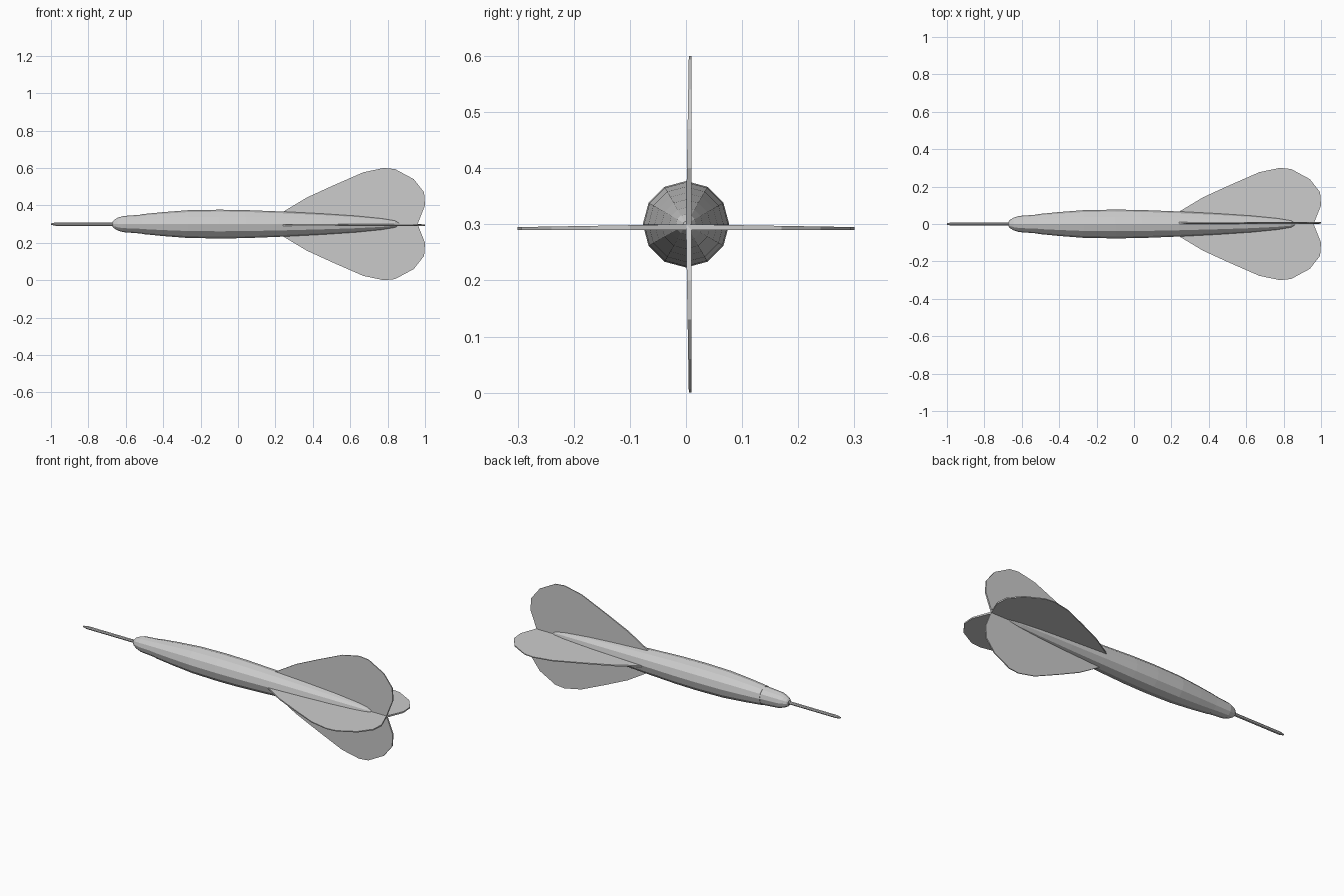
import bpy, bmesh
from math import cos, sin, pi
from mathutils import Vector

if "Cube" in bpy.data.objects:
    bpy.data.objects.remove(bpy.data.objects["Cube"])

AXIS_Z = 0.3


def make_object(name, bm):
    bmesh.ops.remove_doubles(bm, verts=bm.verts, dist=1e-5)
    bmesh.ops.recalc_face_normals(bm, faces=bm.faces)
    mesh = bpy.data.meshes.new(name)
    bm.to_mesh(mesh)
    bm.free()
    obj = bpy.data.objects.new(name, mesh)
    obj.location.z = AXIS_Z
    bpy.context.collection.objects.link(obj)
    return obj


def lathe(name, profile, sides):
    """Closed faceted solid around the x axis from (x, radius) points."""
    bm = bmesh.new()
    rings = [[bm.verts.new((x, r * sin(2 * pi * i / sides), r * cos(2 * pi * i / sides)))
              for i in range(sides)] for x, r in profile]
    for a, b in zip(rings, rings[1:]):
        for i in range(sides):
            j = (i + 1) % sides
            bm.faces.new((a[i], a[j], b[j], b[i]))
    bm.faces.new(rings[0])
    bm.faces.new(rings[-1])
    return make_object(name, bm)


# Fin outline: (x, distance from axis)
FIN = [(0.26, 0.0), (0.24, 0.065), (0.37, 0.143), (0.51, 0.207), (0.67, 0.277),
       (0.78, 0.3), (0.84, 0.294), (0.94, 0.24), (0.995, 0.17), (1.0, 0.1), (0.96, 0.0)]


def fin(name, out, side):
    """Blade pointing along 'out', one flat face offset to 'side', thinner at the tip."""
    out, side = Vector(out), Vector(side)
    bm = bmesh.new()
    flat = [bm.verts.new(Vector((x, 0, 0)) + out * r + side * 0.01) for x, r in FIN]
    slope = [bm.verts.new(Vector((x, 0, 0)) + out * r + side * 0.005 * r / 0.3) for x, r in FIN]
    bm.faces.new(flat)
    bm.faces.new(slope[::-1])
    for i in range(len(FIN)):
        j = (i + 1) % len(FIN)
        bm.faces.new((flat[i], slope[i], slope[j], flat[j]))
    return make_object(name, bm)


# Needle point
lathe("needle", [(-1.0, 0.004), (-0.975, 0.009), (-0.64, 0.009)], 8)

# Nose cap
lathe("nose_cap", [(-0.67, 0.014), (-0.662, 0.023), (-0.643, 0.034), (-0.615, 0.043),
                   (-0.51, 0.051)], 12)

# Barrel and tail
lathe("barrel", [(-0.512, 0.053), (-0.4, 0.064), (-0.27, 0.074), (-0.1, 0.077), (0.04, 0.075),
                 (0.24, 0.067), (0.45, 0.056), (0.63, 0.044), (0.77, 0.03), (0.84, 0.018),
                 (0.862, 0.005)], 12)

# Four fins
fin("fin_top", (0, 0, 1), (0, 1, 0))
fin("fin_bottom", (0, 0, -1), (0, 1, 0))
fin("fin_front", (0, -1, 0), (0, 0, -1))
fin("fin_back", (0, 1, 0), (0, 0, -1))
